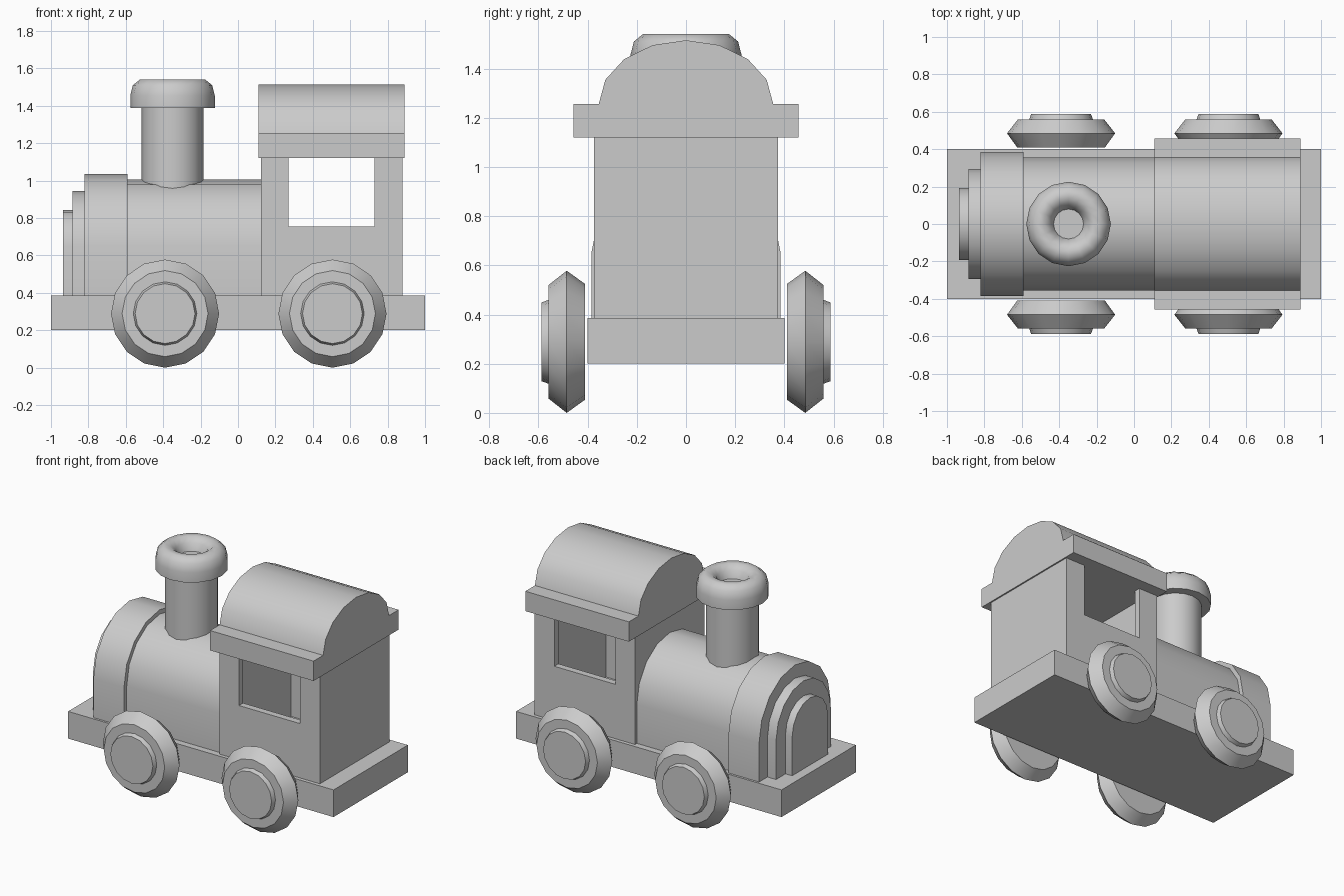
import bpy, bmesh, math
from mathutils import Matrix

if "Cube" in bpy.data.objects:
    bpy.data.objects.remove(bpy.data.objects["Cube"])


def finish(name, bm, smooth=False):
    bmesh.ops.recalc_face_normals(bm, faces=bm.faces)
    me = bpy.data.meshes.new(name)
    bm.to_mesh(me)
    bm.free()
    ob = bpy.data.objects.new(name, me)
    bpy.context.collection.objects.link(ob)
    if smooth:
        bpy.ops.object.select_all(action='DESELECT')
        ob.select_set(True)
        bpy.context.view_layer.objects.active = ob
        bpy.ops.object.shade_smooth_by_angle(angle=math.radians(40))
    return ob


def box(name, x0, x1, half_y, z0, z1):
    bm = bmesh.new()
    bmesh.ops.create_cube(bm, size=1)
    for v in bm.verts:
        v.co = ((x0 + x1) / 2 + v.co.x * (x1 - x0), v.co.y * 2 * half_y,
                (z0 + z1) / 2 + v.co.z * (z1 - z0))
    return finish(name, bm)


def arch(name, x0, x1, half_y, height, spring, bottom):
    """Half-ellipse of 8 facets on straight sides, extruded along x."""
    pts = [(half_y * math.cos(i * math.pi / 8), spring + height * math.sin(i * math.pi / 8))
           for i in range(9)]
    if bottom < spring:
        pts = [(half_y, bottom)] + pts + [(-half_y, bottom)]
    bm = bmesh.new()
    face = bm.faces.new([bm.verts.new((x0, y, z)) for y, z in pts])
    ext = bmesh.ops.extrude_face_region(bm, geom=[face], use_keep_orig=True)
    bmesh.ops.translate(bm, vec=(x1 - x0, 0, 0),
                        verts=[g for g in ext['geom'] if isinstance(g, bmesh.types.BMVert)])
    return finish(name, bm, True)


def lathe(name, profile, matrix, sides=16):
    """Spin (radius, height) points around z, then place with the matrix."""
    bm = bmesh.new()
    vs = [bm.verts.new((r, 0, h)) for r, h in profile]
    es = [bm.edges.new(p) for p in zip(vs, vs[1:])]
    bmesh.ops.spin(bm, geom=vs + es, axis=(0, 0, 1), cent=(0, 0, 0),
                   angle=2 * math.pi, steps=sides, use_duplicate=False)
    bmesh.ops.remove_doubles(bm, verts=bm.verts, dist=1e-4)
    bm.transform(matrix)
    return finish(name, bm, True)


# Chassis
box("base", -1, 1, 0.4, 0.2, 0.385)

# Boiler and stepped front, all concentric arches
for name, x0, x1, r in (("boiler", -0.60, 0.13, 0.355), ("boiler_band", -0.82, -0.59, 0.385),
                        ("front_step", -0.885, -0.81, 0.295), ("front_plate", -0.935, -0.88, 0.193)):
    arch(name, x0, x1, r, r, 0.65, 0.385)

# Hollow cab with windows cut through both sides
cab = box("cab", 0.122, 0.88, 0.375, 0.375, 1.125)
for cutter in (box("cab_interior_cutter", 0.17, 0.833, 0.33, 0.3, 1.2),
               box("window_cutter", 0.27, 0.73, 0.6, 0.755, 1.2)):
    mod = cab.modifiers.new("cut", 'BOOLEAN')
    mod.operation = 'DIFFERENCE'
    mod.solver = 'EXACT'
    mod.object = cutter
    cutter.hide_render = True
    cutter.hide_set(True)

# Roof slab and curved roof
box("roof_slab", 0.11, 0.89, 0.458, 1.12, 1.255)
arch("roof", 0.11, 0.89, 0.355, 0.26, 1.255, 1.255)

# Chimney with rounded, dished cap
lathe("chimney", [(0, 0.9), (0.165, 0.9), (0.165, 1.4), (0, 1.4)],
      Matrix.Translation((-0.35, 0, 0)))
lathe("chimney_cap", [(0, 1.388), (0.226, 1.388), (0.226, 1.455), (0.212, 1.51), (0.175, 1.54),
                      (0.135, 1.54), (0.098, 1.51), (0.08, 1.46), (0, 1.46)],
      Matrix.Translation((-0.35, 0, 0)))

# Wheels with hubs, mirrored to both sides
wheel = [(0, 0.41), (0.235, 0.41), (0.289, 0.485), (0.23, 0.56),
         (0.17, 0.56), (0.16, 0.588), (0, 0.588)]
for end, x in (("front", -0.39), ("rear", 0.505)):
    for side, s in (("right", 1), ("left", -1)):
        lathe(f"{end}_{side}_wheel", wheel,
              Matrix.Translation((x, 0, 0.289)) @ Matrix.Rotation(s * math.pi / 2, 4, 'X'))
